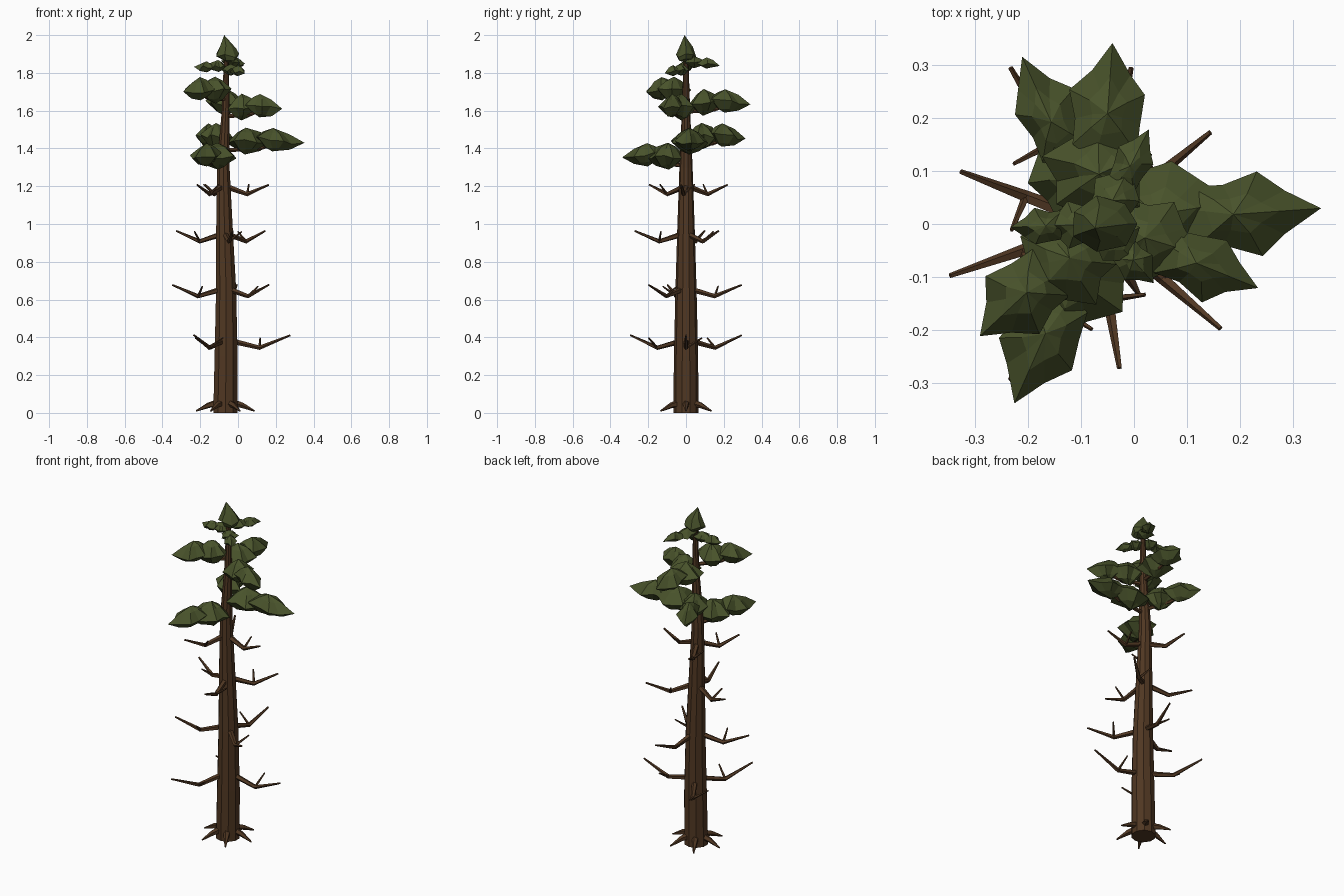
import bpy, bmesh, math, random
from mathutils import Vector

if "Cube" in bpy.data.objects:
    bpy.data.objects.remove(bpy.data.objects["Cube"])

random.seed(4)

def material(name, col):
    m = bpy.data.materials.new(name)
    m.diffuse_color = (*col, 1)
    m.use_nodes = True
    m.node_tree.nodes["Principled BSDF"].inputs["Base Color"].default_value = m.diffuse_color
    return m

BARK = material("bark", (0.08, 0.038, 0.016))
NEEDLE = material("needles", (0.066, 0.086, 0.024))

def finish(bm, name, mat):
    bmesh.ops.recalc_face_normals(bm, faces=bm.faces)
    me = bpy.data.meshes.new(name)
    bm.to_mesh(me)
    bm.free()
    me.materials.append(mat)
    ob = bpy.data.objects.new(name, me)
    bpy.context.collection.objects.link(ob)

def bridge(bm, a, b):
    n = len(a)
    for i in range(n):
        bm.faces.new((a[i], a[(i + 1) % n], b[(i + 1) % n], b[i]))

def fan(bm, ring, point):
    v = bm.verts.new(point)
    for i in range(len(ring)):
        bm.faces.new((ring[i], ring[(i + 1) % len(ring)], v))

def tube(bm, pts, radii, sides=5):
    """Tapered tube along a bent path."""
    pts = [Vector(p) for p in pts]
    prev = None
    for i, (p, r) in enumerate(zip(pts, radii)):
        d = (pts[min(i + 1, len(pts) - 1)] - pts[max(i - 1, 0)]).normalized()
        u = d.cross(Vector((0, 0, 1)) if abs(d.z) < 0.9 else Vector((1, 0, 0))).normalized()
        w = d.cross(u)
        ring = [bm.verts.new(p + r * (math.cos(t) * u + math.sin(t) * w))
                for t in (2 * math.pi * k / sides for k in range(sides))]
        if prev:
            bridge(bm, prev, ring)
        else:
            bm.faces.new(ring)
        prev = ring
    bm.faces.new(prev)

# trunk: (z, centre x, radius)
TRUNK = [(0, -.067, .067), (.3, -.063, .064), (.65, -.063, .056), (.95, -.071, .047),
         (1.3, -.078, .035), (1.6, -.065, .022), (1.9, -.062, .012)]

def trunk_x(z):
    for (z0, x0, _), (z1, x1, _) in zip(TRUNK, TRUNK[1:]):
        if z <= z1:
            return x0 + (x1 - x0) * (z - z0) / (z1 - z0)
    return TRUNK[-1][1]

def polar(deg, r, z, cx):
    a = math.radians(deg)
    return Vector((cx + r * math.cos(a), r * math.sin(a), z))

bm = bmesh.new()
tube(bm, [(x, 0, z) for z, x, r in TRUNK], [r for z, x, r in TRUNK], 10)
for v in bm.verts:
    if v.co.z < .02:
        v.co.z = 0  # flat foot
finish(bm, "trunk", BARK)

# roots
bm = bmesh.new()
for k in range(6):
    c = TRUNK[0][1]
    tube(bm, [polar(60 * k, .04, .052, c), polar(60 * k, .09, .04, c), polar(60 * k, .155, .01, c)],
         [.021, .015, .004])
finish(bm, "roots", BARK)

# dead branches: three per tier, each kinked with a side twig
bm = bmesh.new()
for z, start, reach in [(.355, 0, .34), (.628, 79, .30), (.918, 39, .275), (1.168, -6, .24)]:
    c = trunk_x(z)
    for k in range(3):
        a = start + 120 * k
        kink = polar(a, reach * .52, z - .01, c)
        tube(bm, [polar(a, .02, z + .028, c), kink, polar(a, reach, z + reach * .165, c)],
             [.016, .012, .005])
        side = polar(a + 88, reach * .25, 0, 0)
        tube(bm, [kink, kink + side + Vector((0, 0, .052))], [.008, .004])
finish(bm, "dead_branches", BARK)

# outline of a needle clump: along (0..1), half width (-1..1)
OUTLINE = [(0, .25), (.12, .8), (.34, .8), (.58, 1), (.76, .5), (1, 0),
           (.74, -.52), (.58, -1), (.32, -.78), (.08, -.8)]

def clump(bm, deg, r0, r1, half, z, up, down, droop, c):
    """Faceted pointed pad, raised in the middle, with a bellied underside."""
    a = math.radians(deg)
    d, s = Vector((math.cos(a), math.sin(a), 0)), Vector((-math.sin(a), math.cos(a), 0))
    def at(t, w, h):
        return Vector((c, 0, z + h - droop * t)) + d * (r0 + (r1 - r0) * t) + s * (w * half)
    rim, top, low = [], [], []
    for t, w in OUTLINE:
        j = random.uniform(.9, 1.1)
        rim.append(bm.verts.new(at(t, w * j, random.uniform(-.012, .012))))
        m = .43 + (t - .43) * .5
        top.append(bm.verts.new(at(m, w * .48, up * random.uniform(.58, .72))))
        low.append(bm.verts.new(at(m, w * .5, -down * random.uniform(.58, .75))))
    bridge(bm, rim, top)
    bridge(bm, rim, low)
    fan(bm, top, at(.4, 0, up))
    fan(bm, low, at(.38, 0, -down))

# living boughs: name, angle, reach, height of rim, half width
BOUGHS = [("low_right", 4, .425, 1.45, .078), ("low_back", 114, .345, 1.475, .06),
          ("low_front", 246, .37, 1.37, .078), ("mid_right", -22, .322, 1.63, .06),
          ("mid_back", 86, .342, 1.655, .075), ("mid_left", 223, .31, 1.72, .072)]
for name, a, reach, z, half in BOUGHS:
    c = trunk_x(z)
    bm = bmesh.new()
    clump(bm, a + 5, .015, reach * .62, half * 1.3, z - .012, .072, .07, .0, c)
    clump(bm, a, reach * .35, reach, half, z + .004, .066, .058, .03, c)
    finish(bm, "foliage_" + name, NEEDLE)
    bm = bmesh.new()
    tube(bm, [polar(a, .005, z - .06, c), polar(a, reach * .45, z - .05, c),
              polar(a, reach * .75, z - .015, c)], [.012, .009, .004])
    finish(bm, "bough_" + name, BARK)

# small upper pads
bm = bmesh.new()
for a, reach, z in [(182, .17, 1.83), (63, .2, 1.85), (-48, .15, 1.81)]:
    clump(bm, a, .0, reach * .62, .048, z + .003, .035, .028, .0, -.063)
    clump(bm, a, reach * .35, reach, .036, z, .034, .025, .006, -.063)
finish(bm, "foliage_upper", NEEDLE)

# pointed crown tip
bm = bmesh.new()
prev = None
for z, r in [(1.875, .05), (1.892, .068), (1.94, .042)]:
    ring = [bm.verts.new(polar(360 * k / 7, r * random.uniform(.9, 1.1),
                               z + random.uniform(-.012, .012), -.055)) for k in range(7)]
    for v in ring:
        v.co.y *= .8
    if prev:
        bridge(bm, prev, ring)
    else:
        fan(bm, ring, (-.058, 0, 1.855))
    prev = ring
fan(bm, prev, (-.073, -.008, 2.0))
finish(bm, "crown_tip", NEEDLE)
